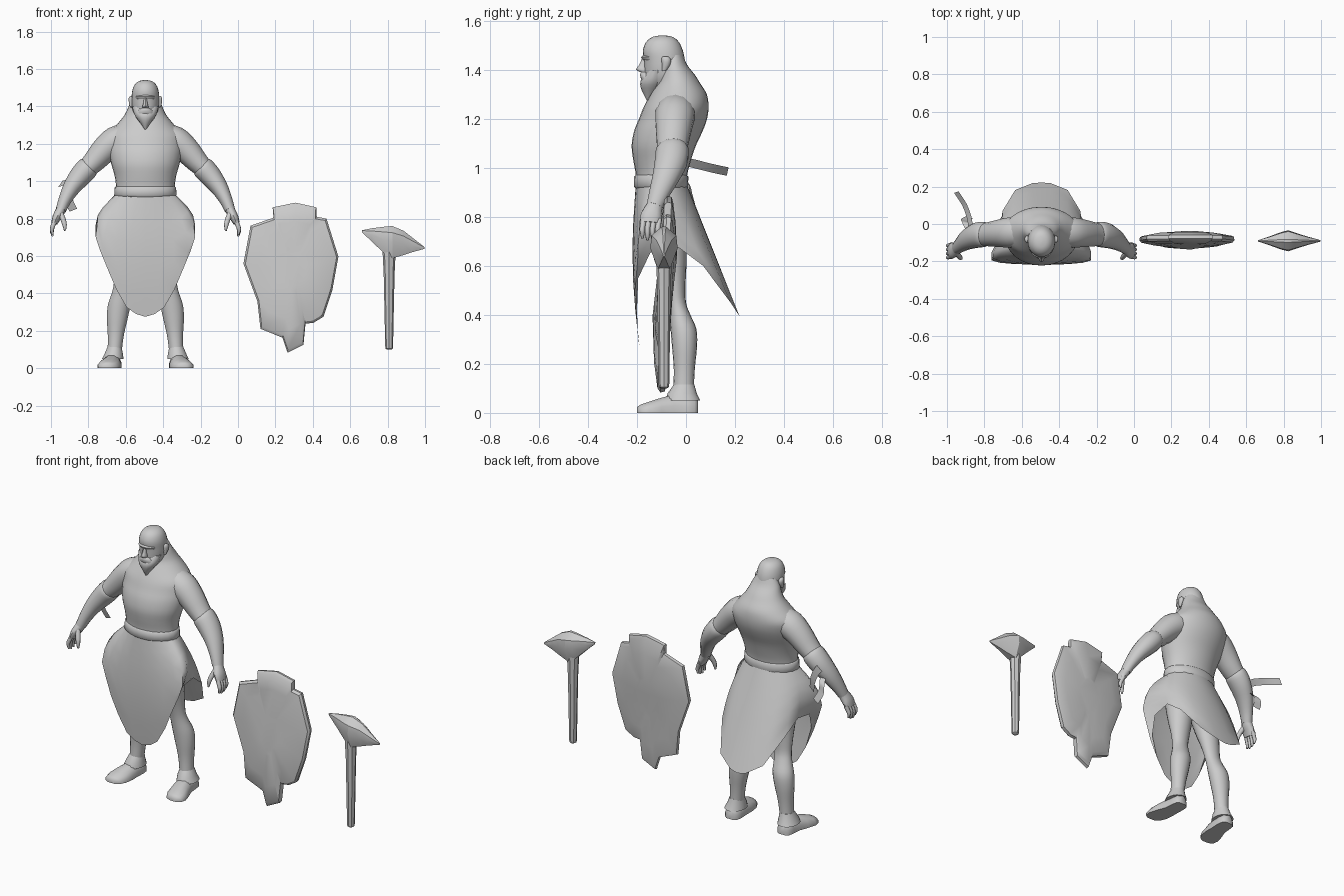
import bpy, bmesh, math
from mathutils import Vector

CX = -0.495  # centre line of the figure
grey = bpy.data.materials.new("plain grey")
grey.diffuse_color = (0.6, 0.6, 0.6, 1)


def finish(name, bm, angle=50, closed=True):
    if closed:
        bmesh.ops.recalc_face_normals(bm, faces=bm.faces)
    me = bpy.data.meshes.new(name)
    bm.to_mesh(me)
    bm.free()
    me.materials.append(grey)
    me.shade_smooth()
    me.set_sharp_from_angle(angle=math.radians(angle))
    ob = bpy.data.objects.new(name, me)
    bpy.context.collection.objects.link(ob)
    return ob


def loft(name, rings, caps=True, angle=50, loop=True):
    """Skin a list of equal-length point rings."""
    bm = bmesh.new()
    vs = [[bm.verts.new(p) for p in r] for r in rings]
    n = len(vs[0])
    for a, b in zip(vs, vs[1:]):
        for i in range(n if loop else n - 1):
            j = (i + 1) % n
            bm.faces.new((a[i], a[j], b[j], b[i]))
    if caps:
        bm.faces.new(vs[0])
        bm.faces.new(vs[-1])
    return finish(name, bm, angle)


def smooth_rows(rows, k=3):
    """Catmull-Rom refinement of section rows."""
    out = []
    for i in range(len(rows) - 1):
        p = [rows[max(i - 1, 0)], rows[i], rows[i + 1], rows[min(i + 2, len(rows) - 1)]]
        for t in (s / k for s in range(k)):
            out.append(tuple(0.5 * (2 * b + (c - a) * t + (2 * a - 5 * b + 4 * c - d) * t * t
                                    + (3 * b - a - 3 * c + d) * t ** 3) for a, b, c, d in zip(*p)))
    return out + [rows[-1]]


def body(name, rows, x=CX, n=24, angle=50, k=3):
    """Horizontal sections: z, half width, front y, back y, x shift."""
    rings = []
    for z, w, f, b, dx in smooth_rows([tuple(r) + (0,) * (5 - len(r)) for r in rows], k):
        rings.append([(x + dx + w * math.sin(t), (f + b) / 2 - (b - f) / 2 * math.cos(t), z)
                      for t in (2 * math.pi * i / n for i in range(n))])
    return loft(name, rings, angle=angle)


def limb(name, side, rows, n=14, k=3):
    """Round sections across a path: offset from centre line, y, z, radius, depth radius."""
    rows = smooth_rows(rows, k)
    pts = [Vector((CX + side * r[0], r[1], r[2])) for r in rows]
    rings = []
    for i, p in enumerate(pts):
        d = (pts[min(i + 1, len(pts) - 1)] - pts[max(i - 1, 0)]).normalized()
        u = d.cross(Vector((0, 1, 0))).normalized()
        v = d.cross(u)
        rings.append([p + u * rows[i][3] * math.cos(t) + v * rows[i][4] * math.sin(t)
                      for t in (2 * math.pi * j / n for j in range(n))])
    return loft(name, rings)


# torso with broad back, rising into the neck
body("torso", [(.90, .160, -.205, .0), (.97, .157, -.205, .005), (1.03, .165, -.215, .02),
               (1.09, .182, -.222, .04), (1.15, .195, -.212, .068), (1.2, .2, -.192, .086),
               (1.25, .198, -.172, .092), (1.30, .155, -.145, .085), (1.345, .118, -.118, .058),
               (1.38, .098, -.11, .036), (1.42, .082, -.10, .005), (1.46, .06, -.09, -.012)], n=28)
body("belt", [(.915, .158, -.205, .005), (.925, .167, -.213, .008),
              (.965, .164, -.212, .01), (.975, .155, -.2, .0)], k=1)

# head, brow, nose, ears and beard
body("head", [(1.541, .004, -.102, -.09), (1.535, .034, -.135, -.055), (1.515, .058, -.162, -.03),
              (1.48, .071, -.176, -.013), (1.44, .074, -.172, -.005), (1.40, .072, -.17, -.003),
              (1.365, .064, -.168, .0), (1.33, .045, -.155, -.02)])
body("brow", [(1.462, .035, -.172, -.1), (1.452, .055, -.183, -.1), (1.44, .05, -.176, -.1)], k=2)
body("nose", [(1.45, .008, -.178, -.15), (1.42, .011, -.192, -.15), (1.403, .016, -.204, -.15),
              (1.392, .017, -.19, -.15)], n=10, k=2)
body("moustache", [(1.392, .016, -.182, -.14), (1.38, .036, -.188, -.13),
                   (1.355, .048, -.18, -.12)], k=2)
body("beard", [(1.40, .071, -.155, -.09), (1.365, .062, -.181, -.08), (1.34, .05, -.187, -.09),
               (1.31, .027, -.178, -.115), (1.275, .003, -.16, -.15)], n=16, k=2)
for s in (-1, 1):
    body("ear", [(1.455, .005, -.095, -.075), (1.445, .013, -.1, -.062), (1.42, .012, -.098, -.065),
                 (1.395, .005, -.098, -.082)], x=CX + s * .077, n=10, k=2)

# wrapped skirt: high at the sides, long at the front and back
half = [(0, -.19, .275), (.05, -.193, .29), (.10, -.197, .325), (.155, -.2, .42), (.195, -.195, .55),
        (.217, -.145, .655), (.222, -.03, .675), (.208, .07, .60), (.14, .182, .45),
        (.05, .218, .395), (0, .222, .385)]
hem = half + [(-x, y, z) for x, y, z in half[-2:0:-1]]
tops = [0, .30, .60, .9, 1.15, 1.35, 1.68, 2.0, 2.45, 2.9, math.pi]
tops = tops + [-t for t in tops[-2:0:-1]]
rings = []
for f in (0, .12, .25, .4, .6, .8, 1):
    ring = []
    for t, (hx, hy, hz) in zip(tops, hem):
        tx, ty = .16 * math.sin(t), -.1 - .105 * math.cos(t)
        front = max(0, -(hy + .03)) / .17
        swell = math.sin(math.pi * f)
        x = tx + (hx - tx) * f + swell * math.sin(t) * (.022 + .085 * front)
        y = ty + (hy - ty) * f - swell * .022 * front
        ring.append((CX + x, y, .93 + (hz - .93) * f))
    rings.append(ring)
loft("skirt", rings, caps=False)

for s in (-1, 1):
    # arm in a sleeve, then the heavier forearm wrap
    limb("upper_arm", s, [(.09, -.04, 1.24, .07, .075), (.16, -.045, 1.215, .078, .082),
                          (.22, -.05, 1.165, .071, .075), (.275, -.055, 1.105, .06, .066),
                          (.33, -.06, 1.05, .048, .058)])
    limb("forearm", s, [(.295, -.055, 1.085, .05, .055), (.31, -.055, 1.07, .06, .068),
                        (.35, -.062, 1.025, .058, .067), (.395, -.082, .965, .047, .056),
                        (.43, -.108, .90, .035, .043), (.452, -.128, .845, .028, .034)])
    limb("palm", s, [(.445, -.12, .865, .024, .03), (.458, -.132, .835, .026, .036),
                     (.475, -.142, .805, .023, .043), (.487, -.146, .775, .017, .040)], n=12)
    for i in range(4):
        y, drop = -.178 + i * .021, (.008, 0, .003, .014)[i]
        limb("finger", s, [(.482, y + .006, .79, .012, .012), (.497, y, .755, .012, .011),
                           (.5, y, .728 + drop, .010, .010), (.495, y, .705 + drop, .005, .005)], n=8, k=2)
    limb("thumb", s, [(.457, -.15, .835, .016, .016), (.44, -.172, .795, .014, .013),
                      (.432, -.182, .765, .012, .011), (.43, -.184, .735, .005, .005)], n=8, k=2)
    # leg, flared boot cuff and foot
    body("leg", [(.88, .07, -.18, -.02, s * .08), (.75, .082, -.165, -.0, s * .088),
                 (.62, .072, -.128, .002, s * .1), (.52, .058, -.092, -.002, s * .112),
                 (.45, .05, -.075, .0, s * .12), (.40, .053, -.068, .018, s * .128),
                 (.34, .061, -.063, .043, s * .14), (.27, .057, -.057, .045, s * .15),
                 (.18, .044, -.05, .036, s * .158), (.10, .039, -.052, .033, s * .164),
                 (.05, .04, -.055, .04, s * .17)], n=18)
    body("boot_cuff", [(.115, .038, -.05, .034, s * .165), (.08, .049, -.075, .044, s * .169),
                       (.05, .058, -.085, .058, s * .174)], n=18, k=1)
    rings = []
    for y, dx, w, h in [(.05, .172, .022, .05), (.035, .172, .04, .065), (0, .172, .045, .07),
                        (-.05, .176, .046, .074), (-.1, .185, .056, .062), (-.15, .196, .06, .046),
                        (-.185, .202, .048, .034), (-.2, .204, .022, .024)]:
        c = CX + s * dx
        rings.append([(c - w, y, 0), (c + w, y, 0), (c + w, y, h * .4), (c + w * .75, y, h * .78),
                      (c + w * .3, y, h), (c - w * .3, y, h), (c - w * .75, y, h * .78), (c - w, y, h * .4)])
    loft("foot", rings)


# loose straps hanging off one forearm
def ribbon(name, path, half_width):
    path = smooth_rows(path, 4)
    off = Vector(half_width)
    loft(name, [[Vector(p) - off, Vector(p) + off] for p in path], caps=False, loop=False)


ribbon("long_strap", [(-.875, -.05, 1.03), (-.878, .02, 1.02), (-.905, .10, 1.0), (-.95, .17, .985)], (.012, .004, .017))
ribbon("short_strap", [(-.875, -.05, .98), (-.9, .005, .945), (-.905, .02, .9), (-.88, .035, .845)], (.02, -.006, .008))

# shield: battered outline, bulging plates front and back
outline = [(.185, .86), (.307, .885), (.42, .86), (.42, .81), (.473, .80), (.537, .597), (.505, .42),
           (.457, .275), (.404, .243), (.361, .238), (.35, .125), (.265, .083), (.238, .163),
           (.12, .211), (.104, .356), (.029, .559), (.067, .762), (.19, .805)]
mx, mz = .295, .53


def plate(scale, y):
    return [(mx + (x - mx) * scale, y + .035 * (z - .5), mz + (z - mz) * scale) for x, z in outline]


loft("shield", [plate(.3, -.122), plate(.72, -.116), plate(.96, -.102), plate(1, -.09), plate(.99, -.072),
                plate(.93, -.066), plate(.7, -.056), plate(.3, -.05)], angle=32)

# war hammer: tapered shaft and a faceted double-pointed head
body("hammer_shaft", [(.10, .012, -.102, -.078), (.105, .02, -.11, -.07), (.12, .021, -.112, -.068),
                      (.50, .029, -.117, -.063), (.62, .035, -.122, -.058)], x=.808, n=8, k=1, angle=30)
rings = []
for x, lo, mid, hi, w in [(.664, .725, .732, .738, .004), (.715, .678, .712, .748, .02),
                          (.785, .61, .685, .757, .046), (.825, .588, .672, .76, .056),
                          (.885, .605, .664, .735, .036), (.93, .62, .655, .70, .022),
                          (.997, .638, .643, .648, .004)]:
    rings.append([(x, -.09 + w * a, z) for a, z in ((-.45, lo), (.45, lo), (1, mid), (.9, mid * .4 + hi * .6),
                  (.15, hi), (-.15, hi), (-.9, mid * .4 + hi * .6), (-1, mid))])
loft("hammer_head", rings, angle=30)
